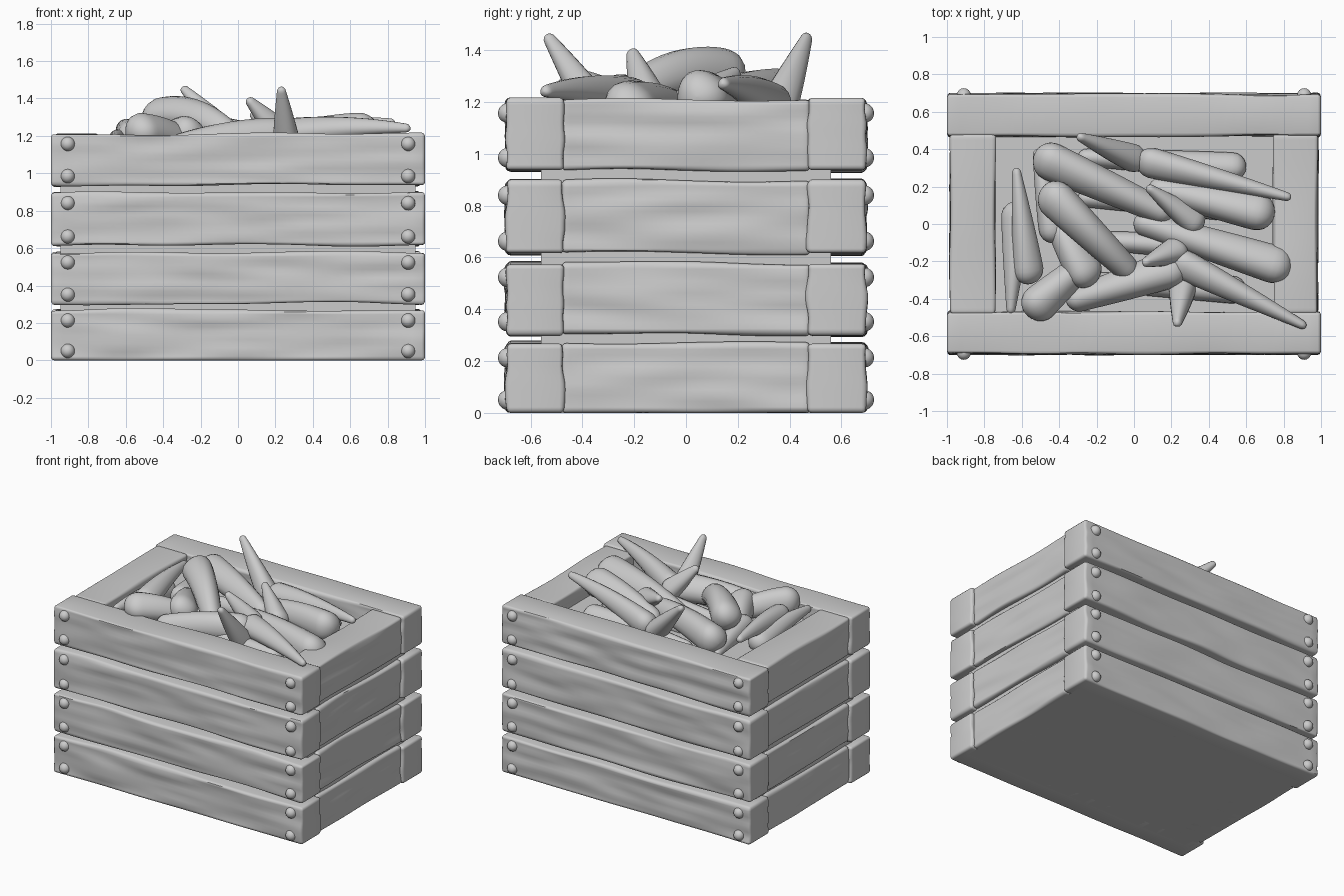
import bpy, bmesh, math
from mathutils import Vector, noise

if "Cube" in bpy.data.objects:
    bpy.data.objects.remove(bpy.data.objects["Cube"])

grey = bpy.data.materials.new("plain grey")
grey.use_nodes = True
GREY = (0.6, 0.6, 0.6, 1)
grey.diffuse_color = GREY
grey.node_tree.nodes["Principled BSDF"].inputs["Base Color"].default_value = GREY


def finish(bm, name, angle=40):
    bmesh.ops.recalc_face_normals(bm, faces=bm.faces)
    mesh = bpy.data.meshes.new(name)
    bm.to_mesh(mesh)
    bm.free()
    mesh.materials.append(grey)
    ob = bpy.data.objects.new(name, mesh)
    bpy.context.collection.objects.link(ob)
    bpy.ops.object.select_all(action='DESELECT')
    ob.select_set(True)
    bpy.context.view_layer.objects.active = ob
    bpy.ops.object.shade_smooth_by_angle(angle=math.radians(angle))


def box(lo, hi):
    bm = bmesh.new()
    bmesh.ops.create_cube(bm, size=1)
    lo, hi = Vector(lo), Vector(hi)
    for v in bm.verts:
        v.co = (lo + hi) / 2 + v.co * (hi - lo)
    return bm


def plank(name, lo, hi, axis, seed):
    """Rounded board with stretched wood-grain relief along its length."""
    bm = box(lo, hi)
    bmesh.ops.bevel(bm, geom=bm.edges[:], offset=0.018, segments=3,
                    profile=0.5, affect='EDGES')
    for ax, cuts in ((axis, 30), (2, 12)):
        normal = Vector()
        normal[ax] = 1
        for i in range(1, cuts):
            at = Vector(lo)
            at[ax] = lo[ax] + (hi[ax] - lo[ax]) * i / cuts
            bmesh.ops.bisect_plane(bm, geom=bm.verts[:] + bm.edges[:] + bm.faces[:],
                                   plane_co=at, plane_no=normal)
    bm.normal_update()
    moves = []
    for v in bm.verts:
        p = v.co
        grain = noise.noise(Vector((p[axis] * 2.5, p.z * 14, seed * 7.3 + p[1 - axis])))
        sag = noise.noise(Vector((p[axis] * 1.8, seed * 3.1, p.z)))
        move = v.normal * 0.012 * grain
        move[axis] = 0
        move.z = 0.016 * sag * abs(v.normal.z)
        if p.z < 0.02:
            move.z = 0
        moves.append(move)
    for v, move in zip(bm.verts, moves):
        v.co += move
    finish(bm, name)


def rivet(name, x, side, z):
    bm = bmesh.new()
    bmesh.ops.create_uvsphere(bm, u_segments=16, v_segments=10, radius=0.038)
    bmesh.ops.translate(bm, verts=bm.verts, vec=(x, side * 0.688, z))
    finish(bm, name)


def vegetable(name, start, end, r, taper, rise):
    """Rounded bent root: radius r at the start, r * taper at the end."""
    a, c = Vector(start), Vector(end)
    ctrl = (a + c) / 2 + Vector((0, 0, rise * 2))
    length = (c - a).length
    steps, sides = 26, 18
    bm = bmesh.new()
    rings = []
    for i in range(steps + 1):
        t = (1 - math.cos(math.pi * i / steps)) / 2
        p = a * (1 - t) ** 2 + ctrl * 2 * t * (1 - t) + c * t * t
        along = ((ctrl - a) * (1 - t) + (c - ctrl) * t).normalized()
        u = along.cross(Vector((0, 0, 1))).normalized()
        w = u.cross(along)
        rad = r * (1 + (taper - 1) * t ** 1.3)
        # Round off both ends
        for d, k in ((t, r / length), (1 - t, r * taper / length)):
            if d < k:
                rad *= math.sqrt(max(0, 1 - (1 - d / k) ** 2))
        rad = max(rad, 0.001)
        ring = []
        for j in range(sides):
            ang = math.tau * j / sides
            lobe = rad * (1 + 0.05 * math.cos(3 * ang + 2 * t))
            ring.append(bm.verts.new(p + (u * math.cos(ang) + w * math.sin(ang)) * lobe))
        rings.append(ring)
    for lower, upper in zip(rings, rings[1:]):
        for j in range(sides):
            k = (j + 1) % sides
            bm.faces.new((lower[j], lower[k], upper[k], upper[j]))
    bm.faces.new(rings[0])
    bm.faces.new(rings[-1])
    finish(bm, name, 70)


# Crate: recessed core, four tiers of boards, rivets
finish(box((-0.95, -0.56, 0), (0.95, 0.56, 1.1)), "inner_core")
tiers = [(0, 0.268), (0.302, 0.578), (0.612, 0.895), (0.935, 1.212)]
for n, (z0, z1) in enumerate(tiers):
    for s, label in ((-1, "front"), (1, "back")):
        y0, y1 = sorted((s * 0.47, s * 0.695))
        plank(f"{label}_board_{n}", (-1, y0, z0), (1, y1, z1), 0, n + 5 * s)
        for x in (-0.91, 0.91):
            for z in (z0 + 0.05, z1 - 0.055):
                rivet(f"{label}_rivet", x, s, z)
    for s, label in ((-1, "right"), (1, "left")):
        x0, x1 = sorted((s * 0.745, s * 0.98))
        plank(f"{label}_board_{n}", (x0, -0.48, z0), (x1, 0.48, z1), 1, n + 9 * s)

# Thick blunt roots, from the fat end to the thinner end
blunt_roots = {
    "arched_root": ((-0.48, 0.2, 1.28), (0, -0.28, 1.17)),
    "stub_root": ((-0.23, -0.33, 1.2), (-0.42, 0.02, 1.15)),
    "corner_root": ((-0.58, -0.48, 1.22), (-0.25, -0.2, 1.15)),
    "front_root": ((0.28, -0.22, 1.19), (-0.36, -0.42, 1.13)),
    "right_root": ((0.84, -0.25, 1.17), (0, 0.02, 1.14)),
    "right_upper_root": ((0.75, 0.04, 1.22), (0.08, 0.2, 1.14)),
    "back_left_root": ((-0.53, 0.38, 1.22), (0.2, 0.04, 1.17)),
}
for name, (start, end) in blunt_roots.items():
    vegetable(name, start, end, 0.105, 0.6, 0.08 if name == "arched_root" else 0.025)

# Slender roots lying flat, narrowing to a point
slender_roots = {
    "right_front_root": ((0.2, -0.18, 1.2), (0.92, -0.55, 1.24)),
    "back_right_root": ((0.02, 0.35, 1.17), (0.84, 0.14, 1.27)),
    "left_root": ((-0.56, -0.32, 1.18), (-0.63, 0.3, 1.24)),
    "left_edge_root": ((-0.62, 0.12, 1.12), (-0.66, -0.48, 1.19)),
    "left_inner_root": ((-0.42, -0.1, 1.16), (-0.52, 0.4, 1.14)),
}
for name, (start, end) in slender_roots.items():
    vegetable(name, start, end, 0.085, 0.25, 0.02)

# Pointed tips standing out of the heap
spikes = {
    "front_spike": ((0.27, -0.3, 1.1), (0.23, -0.54, 1.46)),
    "back_spike": ((0.04, 0.33, 1.12), (-0.3, 0.47, 1.46)),
    "middle_spike": ((0.26, -0.13, 1.17), (0.05, -0.21, 1.4)),
    "small_spike": ((0.36, -0.02, 1.16), (0.07, 0.2, 1.32)),
}
for name, (start, end) in spikes.items():
    vegetable(name, start, end, 0.08, 0.25, 0)

# Low layer filling the gaps under the heap
for i in range(4):
    y = -0.36 + 0.22 * i
    vegetable(f"buried_root_{i}", (0.6, y, 1.11), (-0.3, y + 0.06, 1.11), 0.075, 0.6, 0.01)
